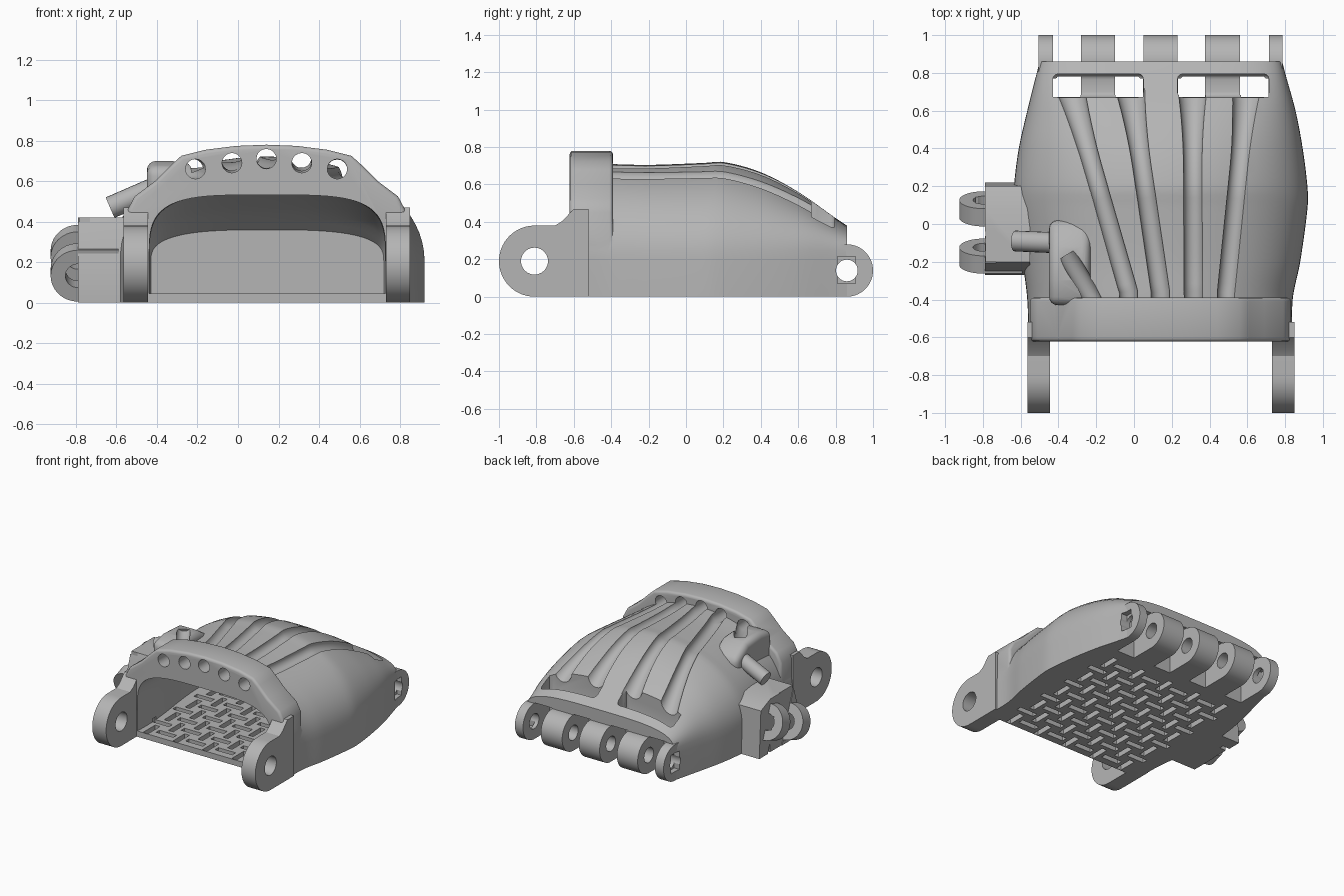
import bpy, bmesh, math
from mathutils import Vector

cube = bpy.data.objects.get("Cube")
if cube:
    bpy.data.objects.remove(cube, do_unlink=True)

GREY = (0.46, 0.46, 0.46, 1)
grey = bpy.data.materials.new("plain grey")
grey.use_nodes = True
grey.diffuse_color = GREY
grey.node_tree.nodes["Principled BSDF"].inputs["Base Color"].default_value = GREY

X, Y, Z = Vector((1, 0, 0)), Vector((0, 1, 0)), Vector((0, 0, 1))
CX = 0.14


# ---------- helpers ----------
def add_loft(bm, rings):
    loops = [[bm.verts.new(p) for p in ring] for ring in rings]
    n = len(loops[0])
    for a, b in zip(loops, loops[1:]):
        for i in range(n):
            bm.faces.new((a[i], a[(i + 1) % n], b[(i + 1) % n], b[i]))
    bm.faces.new(loops[0][::-1])
    bm.faces.new(loops[-1])


def make(name, *solids):
    """One object from one or more closed lofts."""
    bm = bmesh.new()
    for rings in solids:
        add_loft(bm, rings)
    bmesh.ops.recalc_face_normals(bm, faces=bm.faces)
    mesh = bpy.data.meshes.new(name)
    bm.to_mesh(mesh)
    bm.free()
    mesh.materials.append(grey)
    ob = bpy.data.objects.new(name, mesh)
    bpy.context.collection.objects.link(ob)
    return ob


def prism(profile, u, v, w, w0, w1, origin=Vector((0, 0, 0))):
    return [[origin + u * a + v * b + w * s for a, b in profile] for s in (w0, w1)]


def box(x0, x1, y0, y1, z0, z1):
    return prism([(x0, y0), (x1, y0), (x1, y1), (x0, y1)], X, Y, Z, z0, z1)


def tube(points, radii, seg=20):
    rings = []
    for i, p in enumerate(points):
        d = (points[min(i + 1, len(points) - 1)] - points[max(i - 1, 0)]).normalized()
        side = d.cross(Z).normalized() if abs(d.z) < 0.9 else X
        up = side.cross(d)
        rings.append([p + (side * math.cos(t) + up * math.sin(t)) * radii[i]
                      for t in (math.tau * k / seg for k in range(seg))])
    return rings


def arc(cx, cy, r, a0, a1, n=28):
    return [(cx + r * math.cos(math.radians(a0 + (a1 - a0) * i / n)),
             cy + r * math.sin(math.radians(a0 + (a1 - a0) * i / n))) for i in range(n + 1)]


def apply_mod(ob, kind, **settings):
    mod = ob.modifiers.new(kind.lower(), kind)
    for key, value in settings.items():
        setattr(mod, key, value)
    bpy.context.view_layer.objects.active = ob
    bpy.ops.object.modifier_apply(modifier=mod.name)


def combine(ob, other, operation="DIFFERENCE"):
    apply_mod(ob, "BOOLEAN", object=other, operation=operation, solver="EXACT")
    bpy.data.objects.remove(other, do_unlink=True)


def spline(rows, y):
    """Smooth interpolation of table rows keyed by their first entry."""
    i = max(k for k in range(len(rows) - 1) if k == 0 or rows[k][0] <= y)
    a, b = rows[i], rows[i + 1]
    p, q = rows[max(i - 1, 0)], rows[min(i + 2, len(rows) - 1)]
    t = (y - a[0]) / (b[0] - a[0])
    h = b[0] - a[0]
    out = []
    for c in range(1, len(a)):
        ma = (b[c] - p[c]) / (b[0] - p[0]) * h
        mb = (q[c] - a[c]) / (q[0] - a[0]) * h
        out.append((2*t**3 - 3*t*t + 1) * a[c] + (t**3 - 2*t*t + t) * ma
                   + (3*t*t - 2*t**3) * b[c] + (t**3 - t*t) * mb)
    return out


def hull(rows, y0, y1, count, base, floor):
    rings = []
    for k in range(count + 1):
        y = y0 + (y1 - y0) * k / count
        xl, xr, top, n = spline(rows, y)
        c, w = (xl + xr) / 2, (xr - xl) / 2
        ring = [Vector((xl, y, floor)), Vector((xr, y, floor))]
        for j in range(37):
            co, si = math.cos(math.pi * j / 36), max(math.sin(math.pi * j / 36), 0)
            ring.append(Vector((c + w * math.copysign(abs(co) ** (2 / n), co), y,
                                base + (top - base) * si ** (2 / n))))
        rings.append(ring)
    return rings


# ---------- palm shell: y, right edge, left edge, top, squareness ----------
OUTER = [(-0.62, -0.56, 0.84, 0.71, 2.1), (-0.4, -0.565, 0.84, 0.71, 2.1),
         (-0.2, -0.59, 0.88, 0.705, 2.1), (0.1, -0.632, 0.92, 0.715, 2.1),
         (0.2, -0.635, 0.918, 0.72, 2.1), (0.4, -0.61, 0.893, 0.665, 2.2),
         (0.6, -0.565, 0.855, 0.56, 2.5), (0.8, -0.515, 0.8, 0.42, 3.2),
         (0.86, -0.5, 0.785, 0.38, 3.5)]
INNER = [(-0.7, -0.44, 0.73, 0.53, 4), (-0.4, -0.44, 0.73, 0.54, 3.6),
         (0.2, -0.5, 0.79, 0.58, 3), (0.5, -0.46, 0.76, 0.46, 3),
         (0.63, -0.43, 0.72, 0.36, 3)]


def surface(x, y):
    xl, xr, top, n = spline(OUTER, y)
    u = min(abs(x - (xl + xr) / 2) / ((xr - xl) / 2), 1)
    return 0.2 + (top - 0.2) * (1 - u ** n) ** (1 / n)


palm = make("palm_shell", hull(OUTER, -0.62, 0.86, 44, 0.2, 0))

# raised collar over the wrist opening
half = [(0.69, 0.2), (0.69, 0.45), (0.65, 0.525), (0.55, 0.6), (0.47, 0.68),
        (0.42, 0.725), (0.3, 0.755), (0.15, 0.774)]
outline = ([(CX + a, b) for a, b in half] + [(CX, 0.78)]
           + [(CX - a, b) for a, b in reversed(half)])
collar = make("collar", prism(outline, X, Z, Y, -0.622, -0.39))
apply_mod(collar, "BEVEL", width=0.02, segments=3, limit_method="ANGLE", angle_limit=1.0)
combine(palm, collar, "UNION")

# thumb cable hump and its side spout
hump = make("hump", prism([(-0.43, 0.42), (-0.43, 0.67), (-0.3, 0.7), (-0.12, 0.69),
                           (0.02, 0.6), (0.02, 0.42)], Y, Z, X, -0.45, -0.23))
apply_mod(hump, "BEVEL", width=0.045, segments=4, limit_method="ANGLE", angle_limit=0.9)
combine(palm, hump, "UNION")
combine(palm, make("spout", tube([Vector((-0.4, -0.1, 0.57)), Vector((-0.63, -0.09, 0.47))],
                                 [0.055, 0.055])), "UNION")

# hollow inside
combine(palm, make("hollow", hull(INNER, -0.7, 0.63, 30, 0.2, 0.045)))

# cable holes running into the grooves on the back of the hand
for x0, x1, zh in ((-0.03, -0.34, 0.69), (0.14, -0.02, 0.71), (0.315, 0.31, 0.69), (0.49, 0.6, 0.66)):
    pts, radii = [Vector((x0, -0.7, zh)), Vector((x0, -0.42, zh))], [0.049, 0.049]
    for k in range(25):
        t = k / 24
        y = -0.36 + 1.08 * t
        x = x0 + (x1 - x0) * t
        flare = max(0, (t - 0.6) / 0.4) ** 2
        pts.append(Vector((x, y, surface(x, y) + 0.005 + 0.02 * flare)))
        radii.append(0.05 + 0.03 * flare)
    combine(palm, make("groove", tube(pts, radii)))
combine(palm, make("thumb_groove", tube([Vector(p) for p in (
    (-0.21, -0.7, 0.66), (-0.21, -0.42, 0.66), (-0.26, -0.32, 0.665), (-0.35, -0.17, 0.72))],
    [0.049] * 4)))

# basket-weave vents in the floor
vents = []
for i in range(9):
    for j in range(9):
        a, b = (0.075, 0.021) if (i + j) % 2 else (0.021, 0.075)
        x, y = CX + (i - 4) * 0.128, -0.02 + (j - 4) * 0.13
        vents.append(box(x - a, x + a, y - b, y + b, -0.05, 0.07))
combine(palm, make("vents", *vents))

# knuckle gaps and the windows above them
GAPS = [(-0.43, -0.28), (-0.1, 0.05), (0.23, 0.375), (0.56, 0.715)]
combine(palm, make("gaps", *[box(a, b, 0.67, 1.1, -0.1, 0.285) for a, b in GAPS]))
for a, b in ((GAPS[0][0], GAPS[1][1]), (GAPS[2][0], GAPS[3][1])):
    window = make("window", box(a, b, 0.67, 0.795, 0.28, 0.9))
    apply_mod(window, "BEVEL", width=0.03, segments=3)
    combine(palm, window)
    for m in (a, b - 0.15):
        combine(palm, make("window_end", box(m + 0.002, m + 0.148, 0.672, 0.77, 0.2, 0.5)))

# ---------- wrist lugs ----------
wrist = arc(-0.81, 0.19, 0.19, 270, 90) + [(-0.7, 0.38), (-0.66, 0.405), (-0.6, 0.47),
                                           (-0.52, 0.47), (-0.52, 0)]
lugs = []
for name, a, b in (("wrist_lug_right", -0.565, -0.445), ("wrist_lug_left", 0.73, 0.85)):
    lug = make(name, prism(wrist, Y, Z, X, a, b))
    combine(lug, make("pin", prism(arc(-0.81, 0.19, 0.072, 0, 350, 35), Y, Z, X, a - 1, b + 1)))
    lugs.append(lug)

# ---------- knuckle lugs, the outer two with square nut pockets ----------
knuckle = arc(0.86, 0.14, 0.14, -90, 90) + [(0.65, 0.28), (0.65, 0)]
pin = arc(0.86, 0.14, 0.058, 0, 350, 35)
pocket = [(0.81, 0.07), (0.905, 0.07), (0.905, 0.215), (0.81, 0.215)]
edges = [-0.505] + [e for gap in GAPS for e in gap] + [0.785]
for k in range(5):
    a, b = edges[2 * k], edges[2 * k + 1]
    lug = make("knuckle_lug_%d" % (k + 1), prism(knuckle, Y, Z, X, a, b))
    combine(lug, make("pin", prism(pin, Y, Z, X, a - 0.1, b + 0.1)))
    if k in (0, 4):
        s = a if k == 0 else b
        for ob in (lug, palm):
            combine(ob, make("pocket", prism(pocket, Y, Z, X, s - 0.04, s + 0.04)))
    lugs.append(lug)
combine(palm, make("pin", prism(pin, Y, Z, X, -1, 1.2)))

# ---------- tilted thumb hinge ----------
block = make("thumb_mount", prism([(-0.27, 0), (-0.27, 0.2), (-0.2, 0.42), (0.08, 0.42),
                                   (0.2, 0.37), (0.22, 0.0)], Y, Z, X, -0.79, -0.55))
tilt = math.radians(20)
axis = Vector((0, math.cos(tilt), math.sin(tilt)))
up = Vector((0, -math.sin(tilt), math.cos(tilt)))
centre = Vector((-0.79, -0.045, 0.195))
combine(block, make("clevis_gap", prism([(-0.2, -0.3), (0.06, -0.3), (0.06, 0.5), (-0.2, 0.5)],
                                        X, up, axis, -0.083, 0.083, centre)))
combine(block, make("filler", box(-0.785, -0.55, -0.2, 0.08, 0, 0.42)), "UNION")
stadium = arc(0, 0, 0.135, 270, 90) + [(0.2, 0.135), (0.2, -0.135)]
lugs.append(block)
for name, a, b in (("thumb_lug_front", -0.183, -0.083), ("thumb_lug_back", 0.083, 0.183)):
    lug = make(name, prism(stadium, X, up, axis, a, b, centre))
    combine(lug, make("pin", prism(arc(0, 0, 0.062, 0, 350, 35), X, up, axis, a - 0.1, b + 0.1, centre)))
    if a > 0:
        combine(lug, make("pocket", prism([(-0.05, -0.05), (0.05, -0.05), (0.05, 0.05), (-0.05, 0.05)],
                                          X, up, axis, b - 0.035, b + 0.1, centre)))
    lugs.append(lug)

# ---------- smooth shading with sharp edges ----------
bpy.ops.object.select_all(action="DESELECT")
for ob in [palm] + lugs:
    ob.select_set(True)
bpy.context.view_layer.objects.active = palm
bpy.ops.object.shade_smooth_by_angle(angle=math.radians(32))
